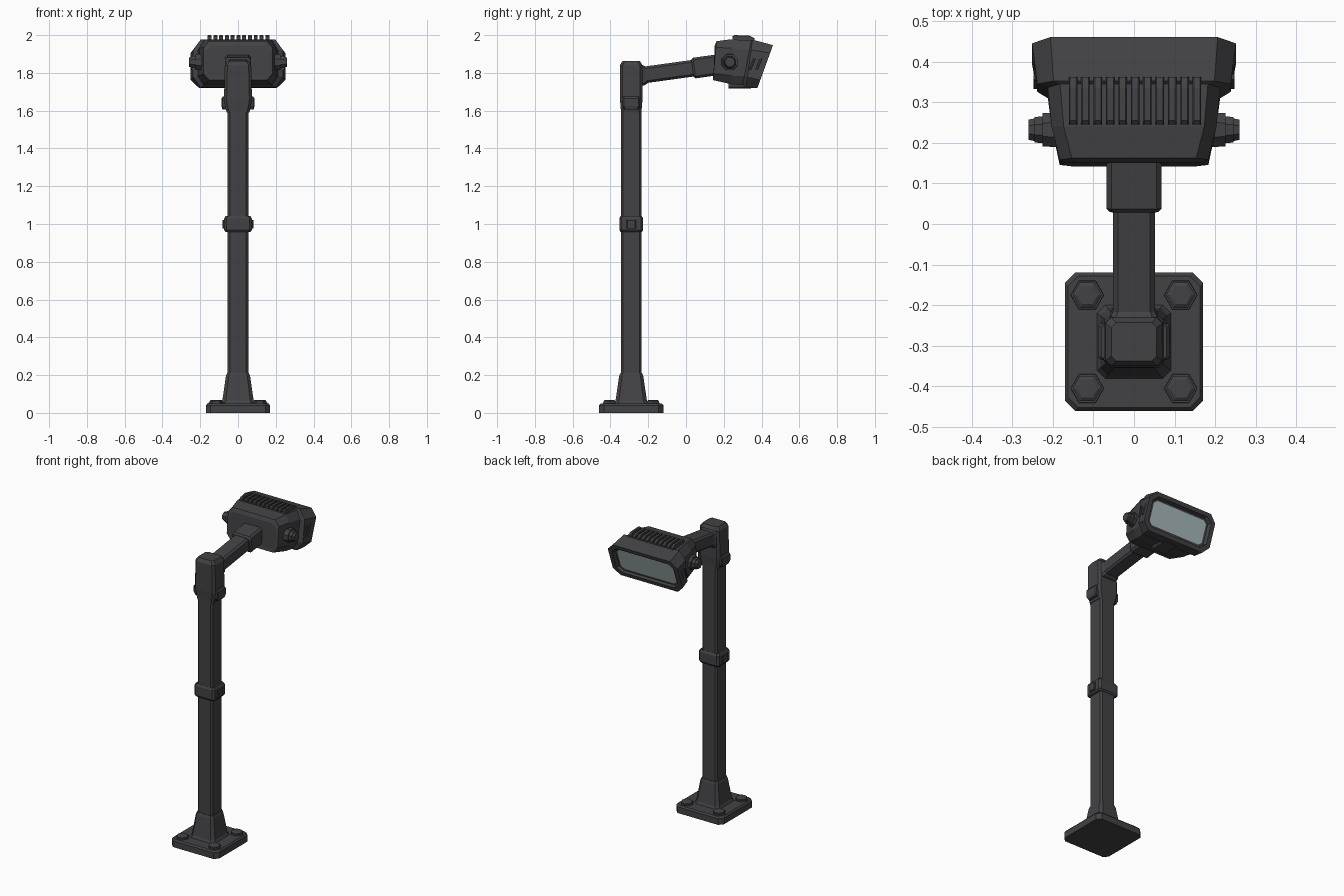
import bpy, bmesh, math
from mathutils import Vector, Matrix

if "Cube" in bpy.data.objects:
    bpy.data.objects.remove(bpy.data.objects["Cube"])

def material(name, rgb):
    m = bpy.data.materials.new(name)
    m.diffuse_color = (*rgb, 1)
    m.use_nodes = True
    m.node_tree.nodes["Principled BSDF"].inputs["Base Color"].default_value = m.diffuse_color
    return m

DARK = material("dark_grey_metal", (0.055, 0.055, 0.060))
GLASS = material("pale_blue_glass", (0.40, 0.50, 0.52))

def finish(name, bm, mats=(DARK,)):
    bmesh.ops.recalc_face_normals(bm, faces=bm.faces[:])
    me = bpy.data.meshes.new(name)
    bm.to_mesh(me)
    bm.free()
    for m in mats:
        me.materials.append(m)
    ob = bpy.data.objects.new(name, me)
    bpy.context.collection.objects.link(ob)
    return ob

def ring(c, u, v, cu, cv):
    """Chamfered rectangle: centre, half-axis vectors, chamfer lengths."""
    c, u, v = Vector(c), Vector(u), Vector(v)
    fu, fv = 1 - cu / u.length, 1 - cv / v.length
    pts = [(1, -fv), (1, fv), (fu, 1), (-fu, 1), (-1, fv), (-1, -fv), (-fu, -1), (fu, -1)]
    return [c + u * a + v * b for a, b in pts]

def loft(name, rings, mats=(DARK,), end_mat=0):
    bm = bmesh.new()
    vs = [[bm.verts.new(p) for p in r] for r in rings]
    for a, b in zip(vs, vs[1:]):
        for i in range(8):
            j = (i + 1) % 8
            bm.faces.new((a[i], a[j], b[j], b[i]))
    bm.faces.new(vs[0])
    bm.faces.new(vs[-1]).material_index = end_mat
    return finish(name, bm, mats)

PY = -0.29  # pole axis

def column(name, sections, cx=0, cy=PY):
    """Sections: z, half width x, half depth y, chamfer."""
    return loft(name, [ring((cx, cy, z), (hx, 0, 0), (0, hy, 0), c, c) for z, hx, hy, c in sections])

def prism(name, loc, axis, steps, n):
    """Stacked n-sided discs along an axis: (start, end, r1, r2)."""
    bm = bmesh.new()
    rot = Vector((0, 0, 1)).rotation_difference(Vector(axis)).to_matrix().to_4x4()
    for s, e, r1, r2 in steps:
        mat = Matrix.Translation(loc) @ rot @ Matrix.Translation((0, 0, (s + e) / 2)) \
            @ Matrix.Rotation(math.pi / n, 4, 'Z')
        bmesh.ops.create_cone(bm, cap_ends=True, segments=n, radius1=r1, radius2=r2,
                              depth=e - s, matrix=mat)
    return finish(name, bm)

# base plate, pedestal and bolts
column("base_plate", [(0, .17, .17, .025), (.04, .17, .17, .025), (.05, .162, .162, .025)])
column("pedestal", [(.045, .093, .093, .02), (.065, .083, .083, .018),
                    (.195, .064, .064, .015), (.21, .058, .058, .012)])
for sx in (-1, 1):
    for sy in (-1, 1):
        prism("anchor_bolt", (sx * .115, PY + sy * .115, .045), (0, 0, 1),
              [(0, .01, .042, .040), (.005, .018, .036, .036), (.018, .024, .036, .026)], 6)

# pole with middle clamp
column("pole", [(.05, .055, .055, .012), (1.7, .055, .055, .012)])
column("middle_clamp", [(.958, .066, .056, .012), (.968, .073, .063, .012),
                        (1.03, .073, .063, .012), (1.042, .066, .056, .012)])
for sx in (-1, 1):
    column("clamp_lug", [(.975, .012, .025, .004), (1.022, .012, .025, .004)], sx * .069)

# elbow cap on top of the pole
column("elbow_cap", [(1.59, .060, .054, .012), (1.64, .072, .058, .014), (1.66, .074, .060, .014),
                     (1.84, .070, .060, .014), (1.862, .056, .047, .012)])
for sx in (-1, 1):
    column("elbow_lug", [(1.605, .014, .035, .004), (1.625, .020, .045, .006),
                         (1.665, .020, .045, .006), (1.675, .012, .04, .004)], sx * .068)

# arm rising towards the head, with a thicker sleeve
d = Vector((0, .26, .036)).normalized()
up = Vector((0, -d.z, d.y))
START = Vector((0, -.25, 1.785))

def along_arm(name, sections):
    return loft(name, [ring(START + d * t, (hx, 0, 0), up * hz, .012, .012) for t, hx, hz in sections])

along_arm("arm", [(0, .052, .044), (.42, .052, .044)])
along_arm("arm_root", [(-.02, .060, .056), (.025, .058, .054), (.04, .052, .046)])
along_arm("arm_sleeve", [(.287, .060, .046), (.297, .068, .055), (.43, .068, .055)])

# lamp head: slanted sections from back to front rim, then recessed glass
def head_ring(top, bottom, hw, cu, cv):
    t, b = Vector((0, *top)), Vector((0, *bottom))
    return ring((t + b) / 2, (hw, 0, 0), (t - b) / 2, cu, cv)

loft("lamp_head", [
    head_ring((.152, 1.945), (.145, 1.782), .170, .03, .03),
    head_ring((.162, 1.968), (.142, 1.762), .183, .03, .035),
    head_ring((.240, 1.978), (.240, 1.740), .203, .03, .045),
    head_ring((.345, 1.970), (.300, 1.735), .212, .03, .05),
    head_ring((.352, 1.976), (.318, 1.722), .238, .04, .055),
    head_ring((.460, 1.947), (.378, 1.720), .251, .045, .045),
    head_ring((.452, 1.923), (.387, 1.745), .222, .035, .030),
    head_ring((.432, 1.918), (.372, 1.753), .212, .030, .025),
    head_ring((.427, 1.908), (.376, 1.766), .200, .022, .018),
], (DARK, GLASS), 1)

# cooling fins on top
for i in range(11):
    x = -.15 + i * .0305
    loft("cooling_fin", [ring((x, y, (1.95 + z) / 2), (.0105, 0, 0), (0, 0, (z - 1.95) / 2), .003, .003)
                         for y, z in ((.245, 1.992), (.255, 2.0), (.335, 1.997), (.362, 1.984))])

# pivot knobs and slim side ribs
for sx in (-1, 1):
    prism("pivot_knob", (sx * .19, .232, 1.857), (sx, 0, 0),
          [(-.02, .035, .048, .044), (.03, .055, .036, .034), (.05, .07, .031, .027)], 8)
    for y in (.350, .385):
        loft("side_rib", [ring((sx * .238, y + k * .012, 1.845 + k * .03), (.010, 0, 0), (0, .006, 0), .002, .002)
                          for k in (-1, 1)])

# small latch under the rim
loft("rim_latch", [ring((0, y, 1.732), (.05, 0, 0), (0, 0, .014), .006, .006) for y in (.225, .345)])
